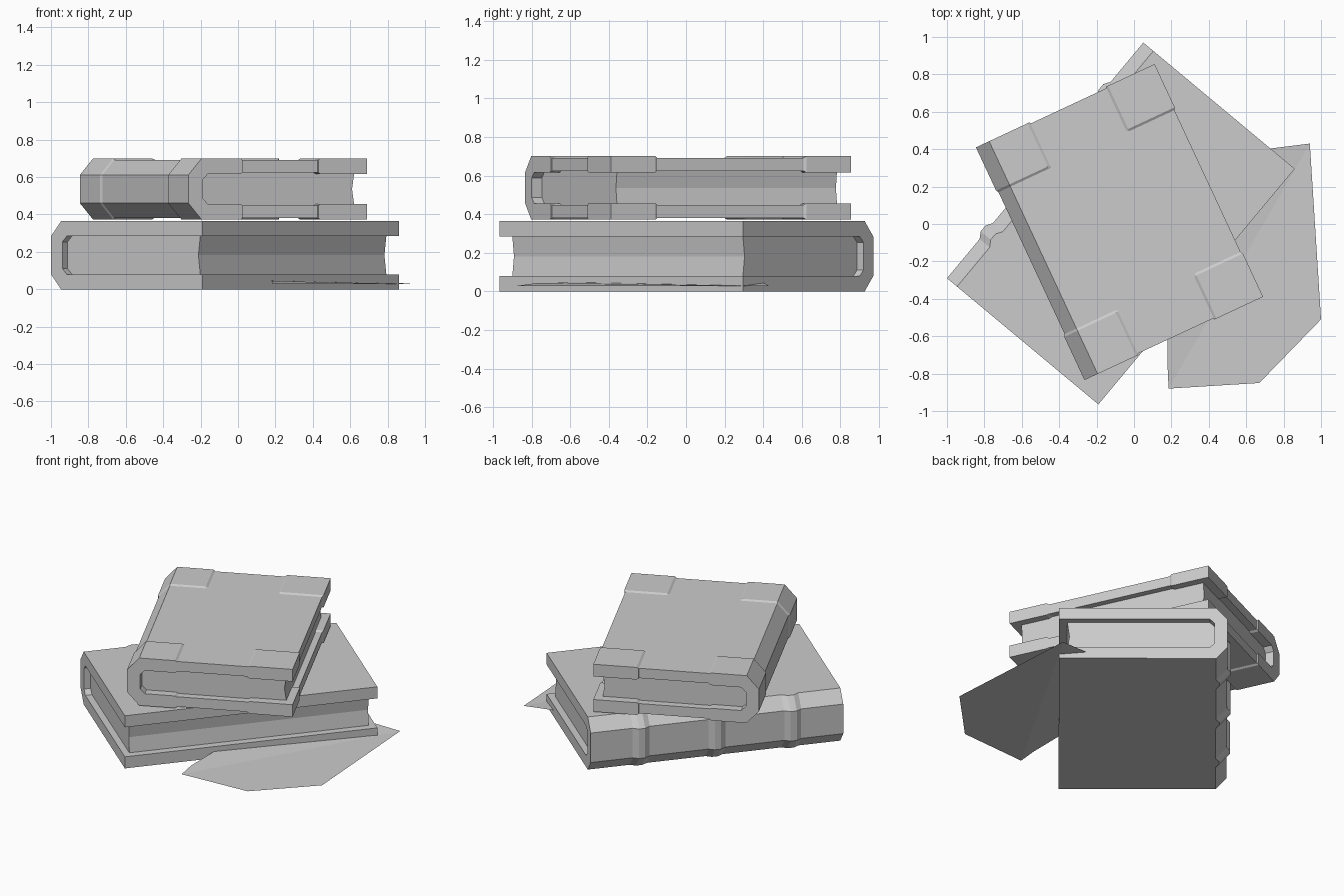
import bpy, bmesh, math
from mathutils import Matrix

cube = bpy.data.objects.get("Cube")
if cube:
    bpy.data.objects.remove(cube, do_unlink=True)

grey = bpy.data.materials.new("plain grey")
grey.use_nodes = True
tone = (0.6, 0.6, 0.6, 1)
grey.diffuse_color = tone
grey.node_tree.nodes["Principled BSDF"].inputs["Base Color"].default_value = tone


def add_object(name, bm, matrix=None):
    mesh = bpy.data.meshes.new(name)
    bm.to_mesh(mesh)
    bm.free()
    mesh.materials.append(grey)
    obj = bpy.data.objects.new(name, mesh)
    if matrix:
        obj.matrix_world = matrix
    bpy.context.collection.objects.link(obj)
    return obj


def loft(name, sections, matrix):
    """Skin a closed solid through (y, [(x, z), ...]) sections."""
    bm = bmesh.new()
    rings = [[bm.verts.new((x, y, z)) for x, z in pts] for y, pts in sections]
    n = len(rings[0])
    for a, b in zip(rings, rings[1:]):
        for i in range(n):
            j = (i + 1) % n
            bm.faces.new((a[i], a[j], b[j], b[i]))
    bm.faces.new(rings[0])
    bm.faces.new(rings[-1])
    bmesh.ops.recalc_face_normals(bm, faces=bm.faces)
    return add_object(name, bm, matrix)


class Book:
    """Local frame: spine along y at x = 0, fore-edge at x = width."""
    cut_x, cut_z, inner_cut = 0.07, 0.08, 0.03

    def __init__(self, name, width, length, height, board, corner, angle):
        self.name, self.w, self.l, self.h, self.t = name, width, length, height, board
        self.m = Matrix.Translation(corner) @ Matrix.Rotation(math.radians(angle), 4, 'Z')

    def mirror_z(self, half):
        return half + [(x, self.h - z) for x, z in reversed(half)]

    def shell(self, reach, grow=0, slope=0):
        """C-shaped section of spine and both boards, thickened by grow."""
        g, t, k = grow, self.t + grow, self.inner_cut
        inner = [(t, t + k), (t + k, t), (reach, t), (reach + slope, self.t)]
        outer = [(reach + slope, 0), (reach, -g), (self.cut_x, -g), (-g, self.cut_z)]
        return self.mirror_z(inner + outer)[:8] + self.mirror_z(inner + outer)[8:]

    def build_cover(self):
        pts = self.shell(self.w - 0.01, 0, 0.01)
        loft(self.name + "_cover", [(0, pts), (self.l, pts)], self.m)

    def build_pages(self, end_gap, fore_gap):
        x, z = self.w - fore_gap, self.t - 0.005
        pts = [(self.t - 0.01, z), (x, z), (x - 0.014, self.h / 2),
               (x, self.h - z), (self.t - 0.01, self.h - z)]
        loft(self.name + "_pages", [(end_gap, pts), (self.l - end_gap, pts)], self.m)

    # Raised bands across the spine
    def build_ribs(self, places, rise):
        def section(g):
            return self.mirror_z([(0.05, 0.05), (self.cut_x, 0.02), (self.cut_x, 0),
                                  (self.cut_x - g, 0), (-g, self.cut_z)])
        for i, place in enumerate(places):
            y = place * self.l
            loft(f"{self.name}_spine_rib_{i + 1}",
                 [(y + d, section(g)) for d, g in
                  ((-0.055, 0), (-0.02, rise), (0.02, rise), (0.055, 0))], self.m)

    # Corner guards, with sloped inner borders
    def build_guards(self, g, along, spine_reach, fore_reach, slope=0.013):
        def fore(grow, top):
            x0, x1 = self.w - fore_reach, self.w + grow
            pts = [(x0, 0), (x0 + slope, -grow), (x1, -grow),
                   (x1, self.t + grow), (x0 + slope, self.t + grow), (x0, self.t)]
            return [(x, self.h - z) for x, z in pts] if top else pts

        for end, side in (("front", 1), ("back", -1)):
            def ys(d):
                return d if side > 0 else self.l - d
            steps = ((-g, g), (along - slope, g), (along, 0))
            loft(f"{self.name}_{end}_spine_guard",
                 [(ys(d), self.shell(spine_reach - slope, r, slope)) for d, r in steps], self.m)
            for level in ("bottom", "top"):
                loft(f"{self.name}_{end}_{level}_corner_guard",
                     [(ys(d), fore(r, level == "top")) for d, r in steps], self.m)


# Large book lying underneath
lower = Book("lower_book", 1.054, 1.64, 0.364, 0.08, (-1.0, -0.29, 0), -39.8)
lower.build_cover()
lower.build_pages(0.043, 0.05)
lower.build_ribs((0.2, 0.5, 0.8), 0.022)

# Smaller book with guarded corners on top
upper = Book("upper_book", 1.038, 1.357, 0.312, 0.068, (-0.261, -0.824, 0.38), 25)
upper.build_cover()
upper.build_pages(0.05, 0.04)
upper.build_guards(0.008, 0.26, 0.31, 0.28)

# Loose sheet: a flat part and a strip that rises into the lower board
bm = bmesh.new()
fold = [bm.verts.new((0.185, -0.88, 0.028)), bm.verts.new((0.94, 0.43, 0.028))]
flat = [bm.verts.new((1.0, -0.51, 0.028)), bm.verts.new((0.67, -0.85, 0.028))]
rise = [bm.verts.new((0.70, 0.40, 0.046)), bm.verts.new((0.18, -0.50, 0.046)),
        bm.verts.new((0.18, -0.77, 0.044))]
bm.faces.new([fold[0], flat[1], flat[0], fold[1]])
bm.faces.new([fold[0], fold[1]] + rise)
add_object("loose_sheet", bm)
